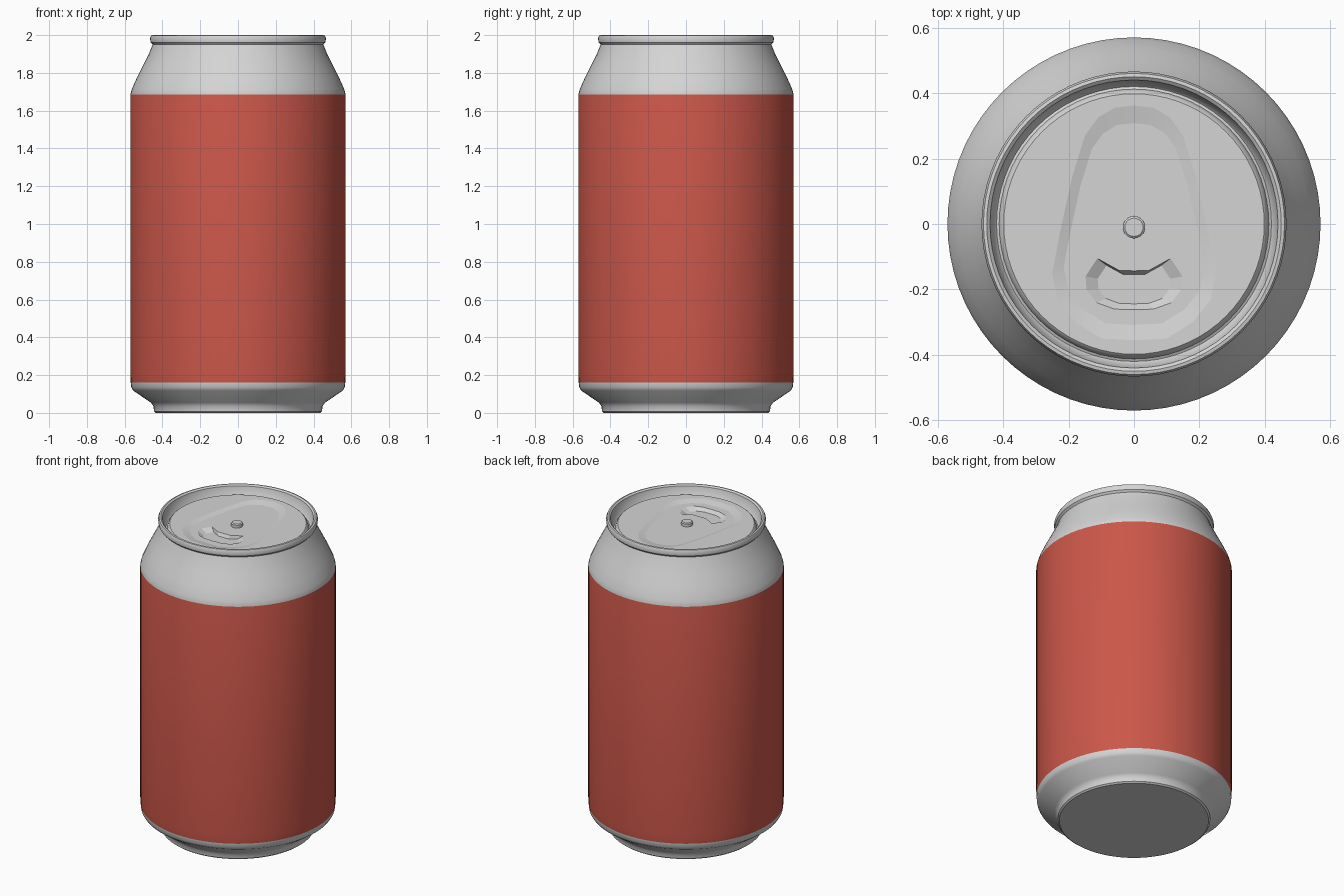
import bpy, bmesh, math

if "Cube" in bpy.data.objects:
    bpy.data.objects.remove(bpy.data.objects["Cube"])

SIDES = 72


def material(name, rgb):
    m = bpy.data.materials.new(name)
    m.diffuse_color = (*rgb, 1)
    m.use_nodes = True
    m.node_tree.nodes["Principled BSDF"].inputs["Base Color"].default_value = m.diffuse_color
    return m


silver = material("silver", (0.66, 0.66, 0.66))
red = material("red", (0.60, 0.095, 0.068))


def finish(name, bm, mats, angle):
    bmesh.ops.remove_doubles(bm, verts=bm.verts, dist=1e-5)
    mesh = bpy.data.meshes.new(name)
    bm.to_mesh(mesh)
    bm.free()
    ob = bpy.data.objects.new(name, mesh)
    bpy.context.collection.objects.link(ob)
    for m in mats:
        mesh.materials.append(m)
    bpy.ops.object.select_all(action='DESELECT')
    ob.select_set(True)
    bpy.context.view_layer.objects.active = ob
    bpy.ops.object.shade_smooth_by_angle(angle=math.radians(angle))
    return ob


def lathe(name, profile, mats, angle=35, centre=(0, 0), sides=SIDES):
    """Spin a bottom-to-top (radius, z) profile around the z axis."""
    bm = bmesh.new()
    rings = []
    for r, z in profile:
        n = 1 if r == 0 else sides
        rings.append([bm.verts.new((centre[0] + r * math.cos(math.tau * i / sides),
                                    centre[1] + r * math.sin(math.tau * i / sides), z))
                      for i in range(n)])
    for a, b in zip(rings, rings[1:]):
        for i in range(sides):
            j = (i + 1) % sides
            corners = [a[i % len(a)], a[j % len(a)], b[j % len(b)], b[i % len(b)]]
            bm.faces.new(list(dict.fromkeys(corners)))
    return finish(name, bm, mats, angle)


# Can body: flat base, tapered foot, straight wall, shoulder, rolled rim, groove
body = lathe("can_body", [
    (0, 0), (0.435, 0), (0.445, 0.008), (0.447, 0.035), (0.462, 0.055),
    (0.555, 0.118), (0.565, 0.135), (0.568, 0.16), (0.57, 0.20),
    (0.57, 1.685), (0.562, 1.715), (0.535, 1.775), (0.50, 1.845),
    (0.47, 1.905), (0.452, 1.95), (0.463, 1.962), (0.466, 1.985),
    (0.46, 1.998), (0.45, 2.0), (0.44, 1.992), (0.428, 1.932),
    (0.42, 1.924), (0.412, 1.928), (0.406, 1.948), (0.398, 1.955)],
    [silver, red])
for p in body.data.polygons:
    p.material_index = int(0.16 < p.center.z < 1.685)   # painted band

# Lid: flat panel with a shallow tapered recess and a deeper mouth pocket
LID = 1.955


def mirrored(half):
    """Complete a closed outline from its right half, listed front to back."""
    return half + [(-x, y) for x, y in reversed(half) if x]


def panel_outline(grow):
    half = [(0, -0.355), (0.10, -0.35), (0.18, -0.30), (0.235, -0.23),
            (0.25, -0.15), (0.225, -0.02), (0.19, 0.14), (0.15, 0.27),
            (0.11, 0.325), (0.06, 0.355), (0, 0.362)]
    return [(x * grow, (y + 0.02) * grow - 0.02) for x, y in mirrored(half)]


def mouth_outline(grow):
    half = [(0, -0.262), (0.06, -0.26), (0.115, -0.24), (0.145, -0.20),
            (0.148, -0.16), (0.112, -0.105), (0.045, -0.142), (0, -0.143)]
    return [(x * grow, (y + 0.19) * grow - 0.19) for x, y in mirrored(half)]


bm = bmesh.new()


def loop(points, z):
    return [bm.verts.new((x, y, z)) for x, y in points]


def edges(vs):
    return [bm.edges.get((a, b)) or bm.edges.new((a, b))
            for a, b in zip(vs, vs[1:] + vs[:1])]


def fill(*loops):
    bmesh.ops.triangle_fill(bm, edges=[e for l in loops for e in edges(l)],
                            use_beauty=True, normal=(0, 0, 1))


def wall(outer, inner):
    n = len(outer)
    for i in range(n):
        j = (i + 1) % n
        bm.faces.new((outer[i], outer[j], inner[j], inner[i]))


edge = loop([(0.398 * math.cos(math.tau * i / SIDES), 0.398 * math.sin(math.tau * i / SIDES))
             for i in range(SIDES)], LID)
panel_top = loop(panel_outline(1.0), LID)
panel_low = loop(panel_outline(0.86), LID - 0.01)
mouth_top = loop(mouth_outline(1.0), LID - 0.01)
mouth_low = loop(mouth_outline(0.75), LID - 0.03)
fill(edge, panel_top)
wall(panel_top, panel_low)
fill(panel_low, mouth_top)
wall(mouth_top, mouth_low)
fill(mouth_low)
for f in bm.faces:
    f.normal_update()
    if f.normal.z < 0:
        f.normal_flip()
finish("lid", bm, [silver], 10)

# Rivet in the middle of the lid
lathe("rivet", [(0.034, LID - 0.012), (0.034, LID + 0.008), (0.028, LID + 0.013),
                (0, LID + 0.013)], [silver], 30, (0, -0.01), 20)
